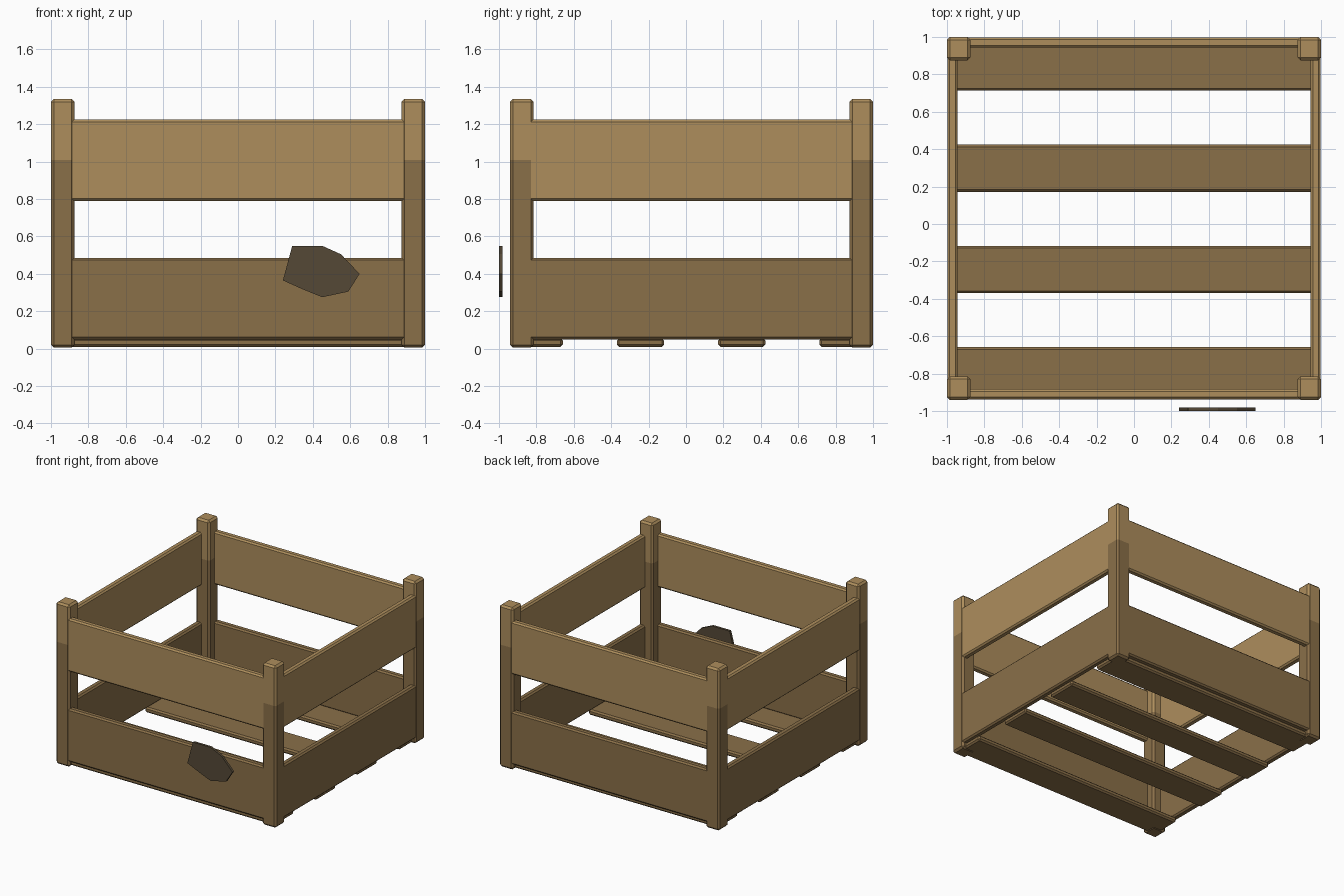
import bpy
import bmesh

cube = bpy.data.objects.get("Cube")
if cube:
    bpy.data.objects.remove(cube, do_unlink=True)


def material(name, rgb):
    m = bpy.data.materials.new(name)
    m.use_nodes = True
    m.diffuse_color = (*rgb, 1)
    m.node_tree.nodes["Principled BSDF"].inputs["Base Color"].default_value = (*rgb, 1)
    return m


LIGHT = material("light wood", (0.42, 0.27, 0.108))
DARK = material("dark wood", (0.255, 0.16, 0.066))
PATCH = material("dark brown", (0.09, 0.066, 0.037))


def finish(name, bm, mats):
    mesh = bpy.data.meshes.new(name)
    bmesh.ops.recalc_face_normals(bm, faces=bm.faces)
    bm.to_mesh(mesh)
    bm.free()
    for m in mats:
        mesh.materials.append(m)
    obj = bpy.data.objects.new(name, mesh)
    bpy.context.collection.objects.link(obj)
    return obj


def plank(name, lo, hi, mats, bevel=0.012, split=None):
    """Bevelled box between two corners; faces above split get the second material."""
    bm = bmesh.new()
    bmesh.ops.create_cube(bm, size=1)
    for v in bm.verts:
        v.co = [lo[i] + (v.co[i] + 0.5) * (hi[i] - lo[i]) for i in range(3)]
    bmesh.ops.bevel(bm, geom=bm.edges[:], offset=bevel, segments=1,
                    affect='EDGES', profile=0.5)
    if split is not None:
        bmesh.ops.bisect_plane(bm, geom=bm.verts[:] + bm.edges[:] + bm.faces[:],
                               plane_co=(0, 0, split), plane_no=(0, 0, 1))
        for f in bm.faces:
            f.material_index = int(f.calc_center_median().z > split)
    return finish(name, bm, mats)


FRONT, BACK, POST, THICK, GAP = -0.94, 1.0, 0.125, 0.055, 0.002

# Corner posts, dark below and light at the top
for xn, x in (("right", -1.0), ("left", 1 - POST)):
    for yn, y in (("front", FRONT), ("back", BACK - POST)):
        plank(f"{yn}_{xn}_post", (x, y, 0.005), (x + POST, y + POST, 1.335),
              (DARK, LIGHT), 0.015, split=1.01)

# Two rows of wall boards on all four sides
for row, z0, z1, mat in (("lower", 0.05, 0.485, DARK), ("upper", 0.79, 1.225, LIGHT)):
    for side, y in (("front", FRONT + GAP), ("back", BACK - GAP - THICK)):
        plank(f"{row}_{side}_board", (-0.98, y, z0), (0.98, y + THICK, z1), (mat,))
    plank(f"{row}_right_board", (GAP - 1, FRONT + 0.03, z0),
          (GAP - 1 + THICK, BACK - THICK, z1), (mat,))
    plank(f"{row}_left_board", (1 - THICK, FRONT + 0.03, z0),
          (1 - GAP, BACK - THICK, z1), (mat,))

# Floor slats
for i in range(4):
    y = -0.91 + i * 0.541
    plank(f"floor_slat_{i + 1}", (-0.97, y, 0.01), (0.97, y + 0.252, 0.055), (DARK,))

# Loose dark plate in front of the lower board
outline = [(0.24, 0.365), (0.29, 0.55), (0.45, 0.55), (0.55, 0.505),
           (0.65, 0.40), (0.59, 0.305), (0.45, 0.275), (0.34, 0.32)]
bm = bmesh.new()
face = bm.faces.new([bm.verts.new((x, -1.0, z)) for x, z in outline])
ext = bmesh.ops.extrude_face_region(bm, geom=[face], use_keep_orig=True)
for v in ext["geom"]:
    if isinstance(v, bmesh.types.BMVert):
        v.co.y += 0.02
finish("front_plate", bm, (PATCH,))
